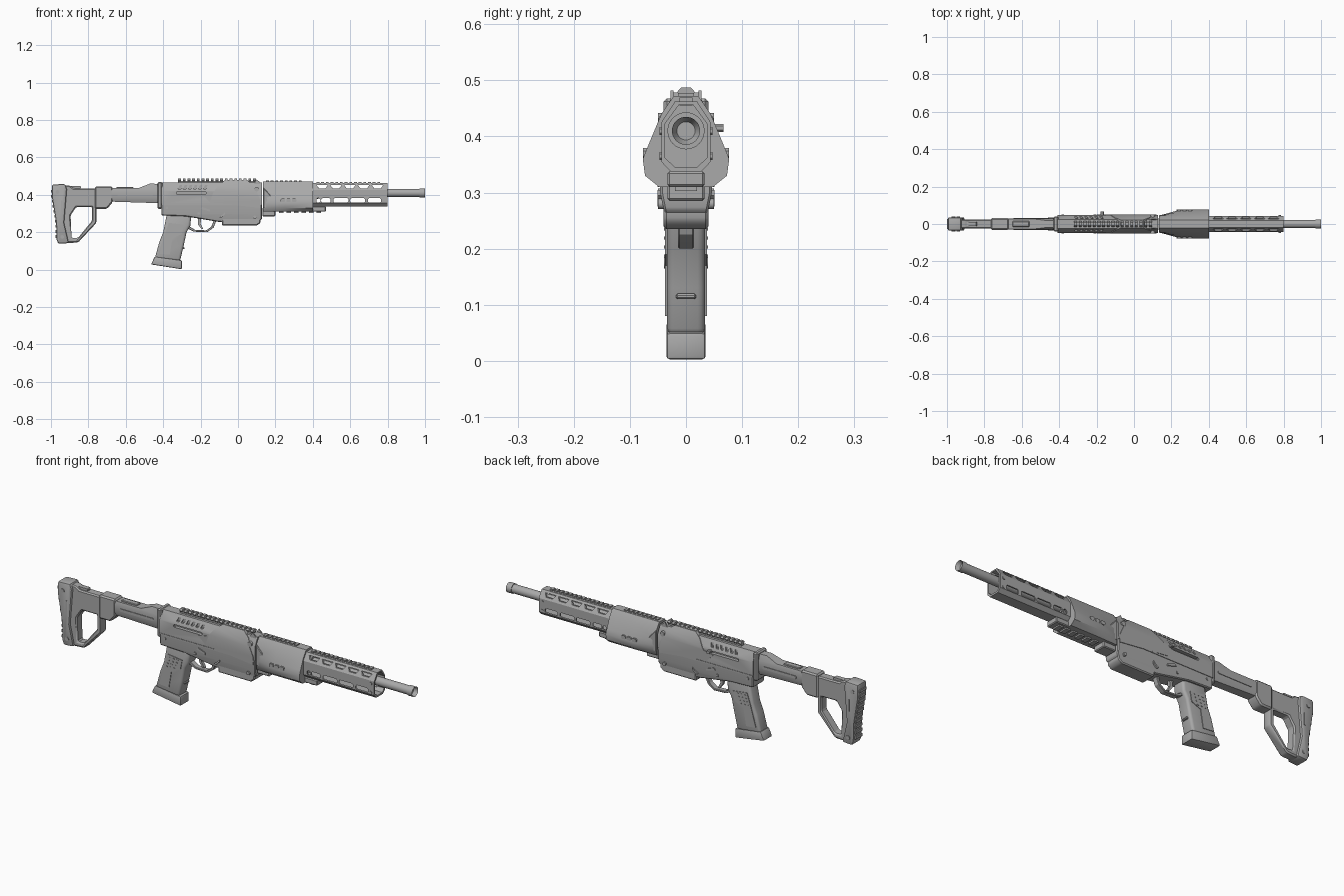
import bpy, bmesh, math
from mathutils import Vector, Matrix

if "Cube" in bpy.data.objects:
    bpy.data.objects.remove(bpy.data.objects["Cube"])

colour = (.4, .4, .4, 1)
grey = bpy.data.materials.new("mid grey")
grey.use_nodes = True
grey.diffuse_color = colour
grey.node_tree.nodes["Principled BSDF"].inputs["Base Color"].default_value = colour


def interpolate(table, at):
    for (start, low), (end, high) in zip(table, table[1:]):
        if at <= end:
            return low + (high - low) * max(0, (at - start) / (end - start))
    return table[-1][1]


def finish(name, bm, bevel=0, segments=1, cutters=()):
    bmesh.ops.recalc_face_normals(bm, faces=bm.faces)
    mesh = bpy.data.meshes.new(name)
    bm.to_mesh(mesh)
    bm.free()
    mesh.materials.append(grey)
    part = bpy.data.objects.new(name, mesh)
    bpy.context.collection.objects.link(part)
    for cutter in cutters:
        cutter.hide_render = True
        modifier = part.modifiers.new("cut", 'BOOLEAN')
        modifier.object, modifier.solver = cutter, 'EXACT'
    if bevel:
        modifier = part.modifiers.new("bevel", 'BEVEL')
        modifier.width, modifier.segments = bevel, segments
        modifier.limit_method, modifier.angle_limit = 'ANGLE', math.radians(35)
    bpy.ops.object.select_all(action='DESELECT')
    bpy.context.view_layer.objects.active = part
    part.select_set(True)
    for modifier in list(part.modifiers):
        bpy.ops.object.modifier_apply(modifier=modifier.name)
    for cutter in cutters:
        bpy.data.objects.remove(cutter)
    bpy.ops.object.shade_smooth_by_angle(angle=math.radians(32))
    return part


# Side profiles (x, z) pushed out to both sides of y; the half width may
# follow a table by height, and a second table by length may cap it
def prism(name, profiles, width, y=0, mirror=False, cap=None, **finishing):
    bm = bmesh.new()
    by_height = isinstance(width, list)
    for side in (y, -y) if mirror else (y,):
        for profile in profiles:
            flat = bm.faces.new([bm.verts.new((x, side - (.1 if by_height else width), z)) for x, z in profile])
            solid = bmesh.ops.extrude_face_region(bm, geom=[flat], use_keep_orig=True)["geom"]
            for vert in solid:
                if isinstance(vert, bmesh.types.BMVert):
                    vert.co.y = side + (.1 if by_height else width)
    if by_height:
        planes = [((0, 0, z), (0, 0, 1)) for z, half in width]
        planes += [((x, 0, 0), (1, 0, 0)) for x, half in cap or []]
        for point, normal in planes:
            bmesh.ops.bisect_plane(bm, geom=bm.verts[:] + bm.edges[:] + bm.faces[:],
                                   plane_co=point, plane_no=normal, dist=.0001)
        for vert in bm.verts:
            half = interpolate(width, vert.co.z)
            if cap:
                half = min(half, interpolate(cap, vert.co.x))
            vert.co.y = math.copysign(half, vert.co.y)
    return finish(name, bm, **finishing)


def rect(left, right, bottom, top):
    return [(left, bottom), (right, bottom), (right, top), (left, top)]


# Rectangle with clipped corners
def slot(x, z, length, height):
    a, b, clip = length / 2, height / 2, height / 4
    return [(x + sx * (a - (0 if inner else clip)), z + sz * (b - (clip if inner else 0)))
            for sx, sz, inner in ((-1, -1, 0), (1, -1, 0), (1, -1, 1), (1, 1, 1),
                                  (1, 1, 0), (-1, 1, 0), (-1, 1, 1), (-1, -1, 1))]


# Row of equal blocks: teeth of a rail
def teeth(name, start, end, bottom, top, width, pitch=.025):
    count = round((end - start) / pitch)
    prism(name, [rect(start + i * pitch, start + (i + .6) * pitch, bottom, top)
                 for i in range(count)], width)


def rod(name, start, end, radius, bore=0):
    bm = bmesh.new()
    a, b = Vector(start), Vector(end)
    turn = (b - a).to_track_quat('Z', 'Y').to_matrix().to_4x4()
    bmesh.ops.create_cone(bm, cap_ends=True, segments=32, radius1=radius, radius2=radius,
                          depth=(b - a).length, matrix=Matrix.Translation((a + b) / 2) @ turn)
    if bore:
        bm.normal_update()
        end_cap = max(bm.faces, key=lambda face: face.normal.dot(b - a))
        bmesh.ops.inset_individual(bm, faces=[end_cap], thickness=radius * .35, depth=-bore)
    return finish(name, bm)


axis, guard_back, guard_front, shroud_back = .41, .4, .8, .135

# Barrel, muzzle ring and collar
for name, back, front, radius, bore in (("barrel", .3, .98, .022, 0),
                                        ("muzzle_ring", .97, 1, .025, .02),
                                        ("barrel_collar", guard_back, .43, .033, 0)):
    rod(name, (back, 0, axis), (front, 0, axis), radius, bore)

# Hollow handguard with slots through both walls
wall = [(.337, .027), (.355, .044), (.425, .044), (.462, .02)]
hollow = [(z + (axis - z) * .12, half - .007) for z, half in wall]
core = prism("core_cutter", [rect(guard_back, .9, hollow[0][0], hollow[-1][0])], hollow)
slot_places = [(.45 + i * .074) for i in range(5)]
upper_slots = [[(x - .03, .452), (x - .018, .435), (x + .018, .435), (x + .03, .452)] for x in slot_places]
lower_slots = [slot(x, .37, length, .024)
               for x, length in ((.43, .02), (.47, .05), (.55, .08), (.64, .08), (.73, .07))]
slots = prism("slot_cutter", upper_slots + lower_slots, .1)
prism("handguard", [rect(guard_back, guard_front, wall[0][0], wall[-1][0])], wall, cutters=[core, slots])
teeth("handguard_rail", .42, .78, .455, .469, .012)
prism("handguard_screws", [slot(.78, z, .014, .014) for z in (.365, axis)], .003, y=.044, mirror=True)

# Flared shroud, narrowing to the rear
prism("shroud", [rect(shroud_back, guard_back, .31, .472)],
      [(.31, .048), (.33, .073), (.36, .077), (.385, .067), (.44, .044), (.472, .022)],
      cap=[(shroud_back, .045), (.25, .08)])
teeth("shroud_rail", .15, .35, .468, .477, .013)
prism("shroud_panel", [[(shroud_back, .44), (shroud_back, .33), (.235, .33)]], .049, bevel=.003)
prism("shroud_vents", [slot(.24 + i * .03, .37, .024, .018) for i in range(3)], .004, y=.073, mirror=True)
prism("shroud_underplate", [rect(.13, .2, .285, .33), rect(.2, .47, .31, .338)], .033, bevel=.004)
teeth("underplate_teeth", .22, .46, .303, .312, .02, pitch=.04)

# Receiver with side vents, lower body, magazine well and side cover
back, front, deck = -.41, .128, .465
vents = [[(x, .432), (x + .014, .432), (x + .022, .452), (x + .008, .452)]
         for x in (-.32 + i * .027 for i in range(6))]
vent_cutter = prism("vent_cutter", vents + [slot(-.25, axis, .16, .014)], .02, y=.05, mirror=True)
prism("upper_receiver", [rect(back, front, .35, deck)],
      [(.35, .047), (.42, .047), (deck, .024)], cutters=[vent_cutter])
prism("lower_receiver", [[(back, .29), (-.28, .285), (-.1, .255), (.1, .25), (front, .27),
                          (front, .4), (back, .4)]],
      [(.25, .036), (.3, .046), (.4, .046)], bevel=.004)
prism("receiver_ledge", [rect(back, front, .345, .353)], .049)
prism("magazine_well", [[(-.085, .235), (.1, .235), (.12, .25), (.12, .275), (-.085, .275)]], .04, bevel=.005)
prism("side_cover", [[(-.19, .4), (-.135, .41), (-.1, .455), (-.07, .478), (.05, .478), (.085, .45),
                      (.12, .37), (.12, .33), (-.15, .36)]],
      [(.33, .049), (.42, .05), (.478, .022)])
prism("top_rail_base", [rect(-.32, .09, .455, .474)], .011)
teeth("top_rail_teeth", -.32, .1, .471, .487, [(.471, .01), (.479, .016), (.487, .009)])
prism("sight_fins", [[(.07, .44), (.12, .44), (.12, .465), (.1, .482), (.09, deck)]],
      .003, y=.025, mirror=True)
prism("side_levers", [[(-.2, .325), (-.15, .31), (-.15, .32), (-.19, .335)],
                      [(-.1, .28), (-.07, .305), (-.07, .295), (-.09, .275)]], .004, y=.047, mirror=True)
for place, x, z, radius in (("front", .1, .43, .012), ("magazine", .09, .28, .009),
                            ("rear", -.38, .33, .007), ("trigger", -.21, .3, .007)):
    rod(place + "_pin", (x, -.05, z), (x, .05, z), radius)
prism("charging_handle", [slot(-.17, .415, .018, .014)], .012, y=.055)

# Grip, trigger and guard
prism("grip", [[(-.38, .3), (-.25, .29), (-.255, .235), (-.275, .2), (-.29, .13), (-.31, .045),
                (-.445, .06), (-.42, .15), (-.4, .2)]], .034, bevel=.013, segments=3)
prism("grip_base", [[(-.465, .028), (-.3, .002), (-.3, .05), (-.445, .07)]],
      .035, bevel=.006, segments=2)
prism("grip_panels", [[(-.37, .25), (-.29, .24), (-.3, .19), (-.35, .17), (-.365, .08), (-.42, .085),
                       (-.39, .19)]], .003, y=.034, mirror=True)
prism("grip_studs", [slot(-.36 + column * .022 - row * .006, .235 - row * .016, .01, .006)
                     for column in range(3) for row in range(4)], .005, y=.034, mirror=True)
prism("grip_ridges", [rect(-.31, -.285, z, z + .01) for z in (.11, .15)], .018, bevel=.003)
prism("trigger_guard", [[(-.27, .22), (-.235, .203), (-.165, .2), (-.13, .225), (-.115, .265),
                         (-.13, .265), (-.142, .23), (-.17, .21), (-.23, .213), (-.265, .235)]],
      .014, bevel=.002)
prism("trigger", [[(-.215, .28), (-.195, .28), (-.2, .245), (-.185, .217), (-.195, .217),
                   (-.213, .24)]], .008)

# Stock tube with mount, side strips, top plate and collar
prism("stock_tube", [[(-.72, .365), (back, .355), (back, .458), (-.47, .46), (-.53, .437), (-.72, .437)]],
      [(.355, .02), (.38, .03), (.425, .03), (.46, .019)])
prism("tube_mount", [rect(back - .02, back + .005, .325, .468)], .04, bevel=.006)
prism("tube_side_strips", [slot(-.55, .4, .19, .014)], .003, y=.03, mirror=True)
prism("tube_top_plate", [rect(-.65, -.56, .43, .443)], .015, bevel=.003)
prism("stock_collar", [[(-.765, .325), (-.7, .325), (-.67, .36), (-.67, .445), (-.765, .445)]],
      .032, bevel=.007)

# Shoulder stock with an angled opening and ridged pad
opening = prism("opening_cutter", [[(-.865, .335), (-.78, .335), (-.78, .262), (-.855, .17),
                                    (-.89, .17), (-.895, .29)]], .1)
prism("stock_frame", [[(-.98, .45), (-.9, .45), (-.88, .435), (-.757, .435), (-.757, .25),
                       (-.855, .145), (-.95, .14)]], .024, bevel=.006, cutters=[opening])
prism("butt_pad", [[(-.995, .455), (-.925, .458), (-.915, .43), (-.93, .25), (-.905, .142), (-.96, .138),
                    (-.97, .16), (-.972, .25), (-.995, .39)]], .036, bevel=.009, segments=2)
ridge_heights = [.17 + i * .027 for i in range(10)]
prism("pad_ridges", [rect(x, x + .02, z, z + .014) for x, z in
                     ((interpolate([(.25, -.977), (.39, -1)], z), z) for z in ridge_heights)], .026)
prism("stock_groove_bars", [rect(-.947, -.939, .31, .37)], .003, y=.036, mirror=True)
prism("stock_top_latch", [slot(-.87, .44, .06, .014)], .012)
for place, x, z in (("upper", -.965, .415), ("lower", -.94, .175)):
    rod(place + "_stock_pin", (x, -.039, z), (x, .039, z), .01)
